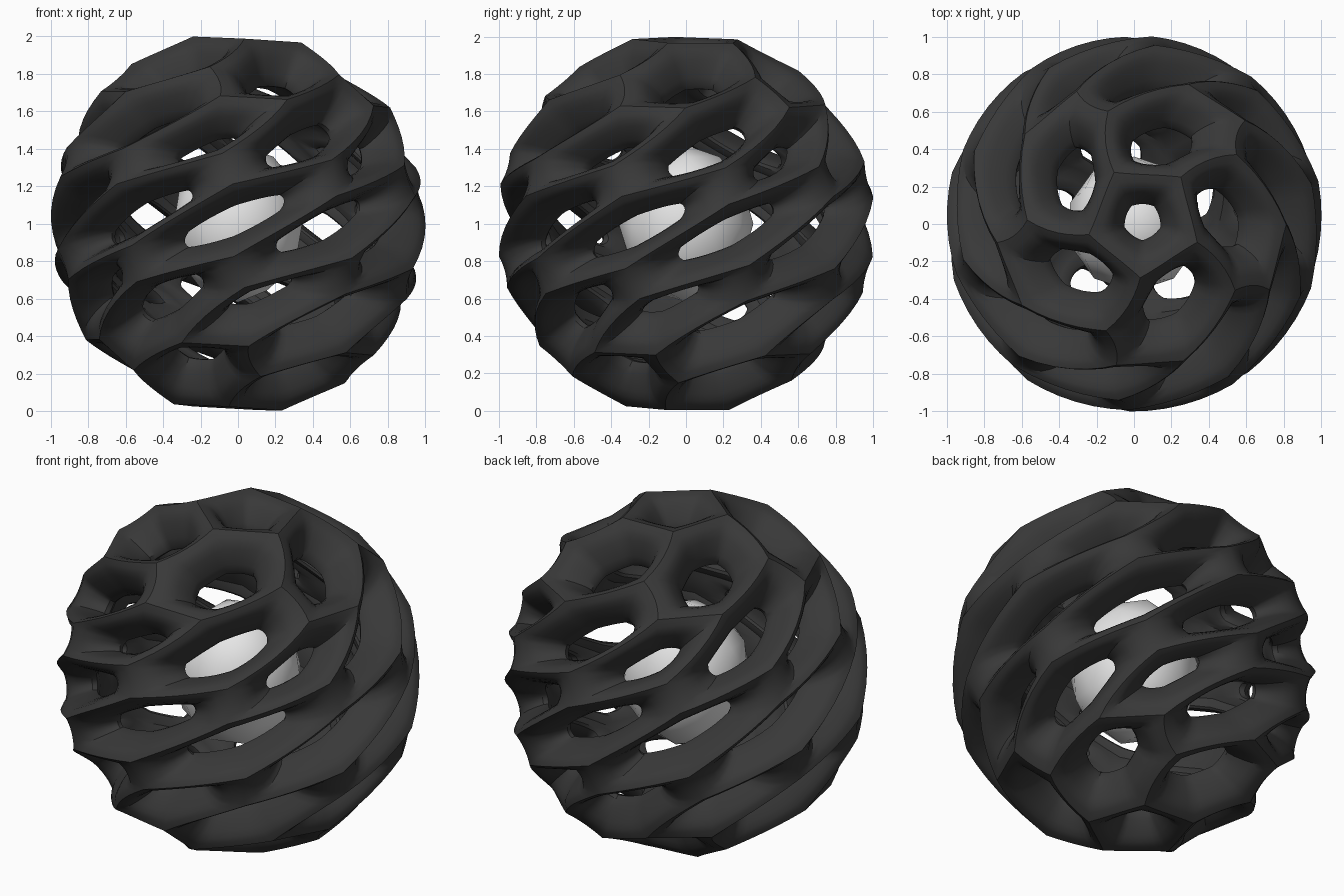
import bpy, bmesh, math
from mathutils import Vector, Matrix

if "Cube" in bpy.data.objects:
    bpy.data.objects.remove(bpy.data.objects["Cube"], do_unlink=True)

STEPS = 6              # samples along each cell edge
INSET = 0.134          # rib width from cell edge to hole
ROUNDING = 0.6         # how far the holes turn from polygon to circle
TWIST = 1.6            # half of the total twist
PHASE = -0.026         # turn of the whole shell about its axis
RADIUS = 1.015         # crest radius of the shell
POLAR = 1.015          # the flat polar cells sit slightly proud
TILT = Matrix.Rotation(math.radians(3.2), 3, "Y") @ Matrix.Rotation(math.radians(-1), 3, "X")
# rib section: (share of inset, radius)
SECTION = [(0, 1.0), (0.28, 0.994), (0.47, 0.98), (0.62, 0.953), (0.76, 0.92), (0.92, 0.875),
           (1, 0.835), (0.94, 0.805), (0.74, 0.79), (0.35, 0.782), (0, 0.78)]


def material(name, value):
    mat = bpy.data.materials.new(name)
    mat.use_nodes = True
    color = (value, value, value, 1)
    mat.diffuse_color = color
    node = next(n for n in mat.node_tree.nodes if n.type == "BSDF_PRINCIPLED")
    node.inputs["Base Color"].default_value = color
    node.inputs["Roughness"].default_value = 0.6
    return mat


def make_object(name, bm, mat):
    mesh = bpy.data.meshes.new(name)
    bm.to_mesh(mesh)
    bm.free()
    obj = bpy.data.objects.new(name, mesh)
    bpy.context.collection.objects.link(obj)
    mesh.materials.append(mat)
    obj.location.z = 1
    bpy.ops.object.select_all(action="DESELECT")
    obj.select_set(True)
    bpy.context.view_layer.objects.active = obj
    return obj


def twisted(p, radius):
    # turn a point about the axis by its height, then lean the axis
    angle = PHASE + TWIST * p.normalized().z
    q = Matrix.Rotation(angle, 3, "Z") @ p * radius * RADIUS
    return TILT @ Vector((q.x, q.y, q.z * POLAR))


def cell_corners(vert):
    # corners of the pentagon or hexagon around one vertex, in order
    n = vert.co.normalized()
    u = n.orthogonal().normalized()
    v = n.cross(u)
    pts = [f.calc_center_median().normalized() for f in vert.link_faces]
    return sorted(pts, key=lambda p: math.atan2(p.dot(v), p.dot(u)))


def add_cell(bm, corners):
    # loft the rib section around one hole
    center = sum(corners, Vector()) / len(corners)
    pairs = list(zip(corners, corners[1:] + corners[:1]))
    outline = [a.lerp(b, i / STEPS) for a, b in pairs for i in range(STEPS)]
    apothem = sum(((a + b) / 2 - center).length for a, b in pairs) / len(pairs)
    rings = []
    for share, radius in SECTION:
        scale = 1 - share * INSET / apothem
        roundness = ROUNDING * min(1, share * 1.25)
        ring = []
        for q in outline:
            arm = q - center
            arm = arm.lerp(arm.normalized() * apothem, roundness)
            ring.append(bm.verts.new(twisted(center + arm * scale, radius)))
        rings.append(ring)
    count = len(outline)
    for a, b in zip(rings, rings[1:]):
        for i in range(count):
            j = (i + 1) % count
            bm.faces.new((a[i], a[j], b[j], b[i]))


# twisted lattice shell
base = bmesh.new()
bmesh.ops.create_icosphere(base, subdivisions=2, radius=1)
shell = bmesh.new()
for vert in base.verts:
    add_cell(shell, cell_corners(vert))
base.free()
bmesh.ops.remove_doubles(shell, verts=shell.verts, dist=0.0005)
bmesh.ops.recalc_face_normals(shell, faces=shell.faces)
make_object("lattice_shell", shell, material("charcoal", 0.04))
bpy.ops.object.shade_smooth_by_angle(angle=math.radians(35))

# slightly tall core ball inside the shell
core = bmesh.new()
bmesh.ops.create_icosphere(core, subdivisions=2, radius=1,
                           matrix=Matrix.Diagonal((0.36, 0.36, 0.42, 1)))
make_object("core_ball", core, material("white", 0.8))
bpy.ops.object.shade_smooth()
